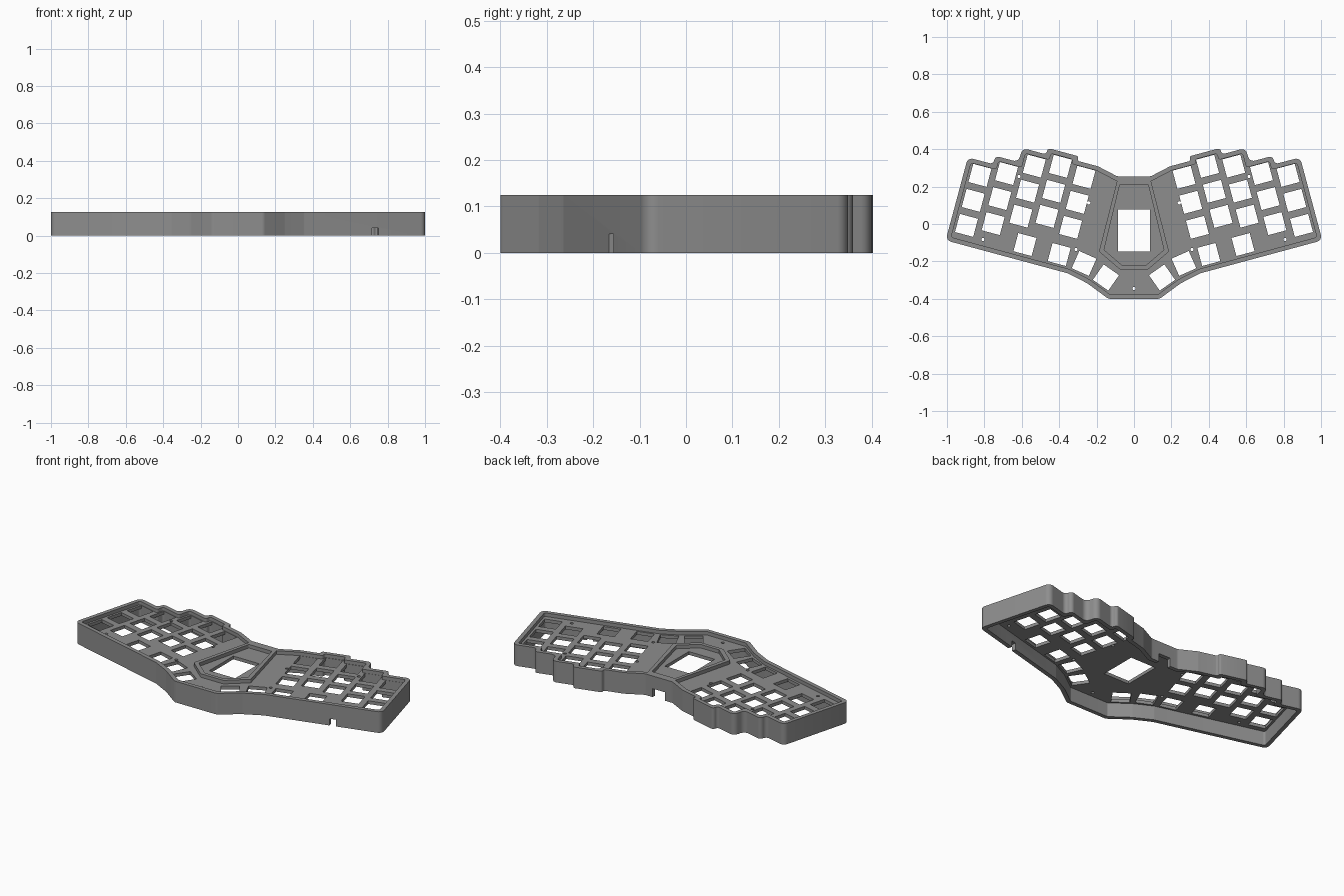
import bpy, bmesh, math
from mathutils import Vector

if "Cube" in bpy.data.objects:
    bpy.data.objects.remove(bpy.data.objects["Cube"])

TILT = math.radians(-15)          # each half is turned inwards by this angle
HEIGHT, WALL = 0.125, 0.024
PLATE_LOW, PLATE_TOP = 0.085, 0.104
PITCH, KEY = 0.1385, 0.1007

grey = bpy.data.materials.new("case grey")
grey.diffuse_color = (0.27, 0.27, 0.27, 1)
grey.use_nodes = True
grey.node_tree.nodes["Principled BSDF"].inputs["Base Color"].default_value = grey.diffuse_color


def turned(u, v, angle=TILT):
    c, s = math.cos(angle), math.sin(angle)
    return Vector((c * u - s * v, s * u + c * v))


def mirrored(pts):
    """Close a left-half path with its mirror image."""
    return pts + [Vector((-p.x, p.y)) for p in reversed(pts)]


def inset(pts, d):
    """Mitred inward offset of a clockwise polygon."""
    out = []
    for i, p in enumerate(pts):
        a = (p - pts[i - 1]).normalized()
        b = (pts[(i + 1) % len(pts)] - p).normalized()
        na, nb = Vector((a.y, -a.x)), Vector((b.y, -b.x))
        out.append(p + (na + nb) * d / (1 + na.dot(nb)))
    return out


def rounded(pts, r, steps=6):
    """Replace each corner by an arc, limited by the edge lengths."""
    out = []
    for i, p in enumerate(pts):
        a, b = pts[i - 1] - p, pts[(i + 1) % len(pts)] - p
        half = a.angle(b) / 2
        t = min(r / math.tan(half), 0.46 * a.length, 0.46 * b.length)
        rad = t * math.tan(half)
        centre = p + (a.normalized() + b.normalized()).normalized() * (rad / math.sin(half))
        s = p + a.normalized() * t - centre
        e = p + b.normalized() * t - centre
        sweep = math.atan2(s.x * e.y - s.y * e.x, s.dot(e))
        for k in range(steps + 1):
            out.append(centre + turned(s.x, s.y, sweep * k / steps))
    return out


def square(cx, cy, angle, w=KEY, h=KEY):
    return [Vector((cx, cy)) + turned(sx * w / 2, sy * h / 2, angle)
            for sx, sy in ((-1, -1), (-1, 1), (1, 1), (1, -1))]


def circle(cx, cy, r, n=16):
    return [Vector((cx + r * math.cos(k * math.tau / n), cy + r * math.sin(k * math.tau / n)))
            for k in range(n)]


def activate(ob):
    bpy.ops.object.select_all(action='DESELECT')
    ob.select_set(True)
    bpy.context.view_layer.objects.active = ob


def slab(name, loops, z0, z1):
    """Extrude a flat region; loops after the first are holes."""
    cu = bpy.data.curves.new(name, 'CURVE')
    cu.dimensions, cu.fill_mode, cu.extrude = '2D', 'BOTH', (z1 - z0) / 2
    for pts in loops:
        sp = cu.splines.new('POLY')
        sp.points.add(len(pts) - 1)
        for q, p in zip(sp.points, pts):
            q.co = (p.x, p.y, 0, 1)
        sp.use_cyclic_u = True
    ob = bpy.data.objects.new(name, cu)
    bpy.context.collection.objects.link(ob)
    activate(ob)
    bpy.ops.object.convert(target='MESH')
    ob = bpy.context.object
    ob.name = name
    bm = bmesh.new()
    bm.from_mesh(ob.data)
    bmesh.ops.remove_doubles(bm, verts=bm.verts, dist=1e-5)
    bmesh.ops.translate(bm, verts=bm.verts, vec=(0, 0, (z0 + z1) / 2))
    bmesh.ops.recalc_face_normals(bm, faces=bm.faces)
    bm.to_mesh(ob.data)
    bm.free()
    ob.data.materials.clear()
    ob.data.materials.append(grey)
    return ob


# Outline: stepped key columns at the back, straight front, blunt centre
steps_uv = [(-.95, -.345), (-.95, .114), (-.81, .114), (-.81, .16), (-.682, .16),
            (-.682, .238), (-.55, .238), (-.55, .273), (-.38, .273), (-.38, .248),
            (-.265, .248)]
half = [Vector(p) for p in ((-.137, -.4), (-.25, -.317), (-.353, -.264))]
half += [turned(u, v) for u, v in steps_uv] + [Vector((-.09, .255))]
outline = mirrored(half)

# Outer wall
wall = slab("outer_wall", [rounded(outline, .03), rounded(inset(outline, WALL), .012)], 0, HEIGHT)

# Key plate with switch, screw and display openings
holes = []
for u, v in ((-.863, .038), (-.728, .084), (-.595, .161), (-.46, .196), (-.323, .172)):
    for row in range(3):
        c = turned(u, v - row * PITCH)
        holes.append((c.x, c.y, TILT))
holes += [(-.583, -.11, TILT), (-.40, -.163, TILT),
          (-.267, -.211, math.radians(-24)), (-.15, -.286, math.radians(-35))]
screws = [(-.807, -.083), (-.615, .254), (-.242, .113), (-.31, -.136)]
loops = [rounded(inset(outline, WALL - .002), .012)]
for side in (1, -1):
    loops += [square(side * x, y, side * a) for x, y, a in holes]
    loops += [circle(side * x, y, .009) for x, y in screws]
loops += [circle(0, -.345, .009), square(0, -.035, 0, .17, .226)]
plate = slab("key_plate", loops, PLATE_LOW, PLATE_TOP)

# Raised frame around the centre compartment
frame_out = mirrored([Vector(p) for p in ((-.075, -.243), (-.187, -.147), (-.088, .24))])
frame_in = mirrored([Vector(p) for p in ((-.062, -.222), (-.16, -.138), (-.076, .21))])
frame = slab("centre_frame", [rounded(frame_out, .008), rounded(frame_in, .006)],
             PLATE_TOP - .004, HEIGHT)

# Cable notches: one in the front right wall, one at the back centre
notches = [slab("front_notch_cutter", [square(.735, -.166, -TILT, .036, .12)], -.02, .04),
           slab("back_notch_cutter", [square(0, .245, 0, .08, .07)], -.02, .05)]
for cutter in notches:
    mod = wall.modifiers.new("notch", 'BOOLEAN')
    mod.object, mod.operation, mod.solver = cutter, 'DIFFERENCE', 'EXACT'
    activate(wall)
    bpy.ops.object.modifier_apply(modifier=mod.name)
    bpy.data.objects.remove(cutter)

for ob in (wall, plate, frame):
    activate(ob)
    bpy.ops.object.shade_smooth_by_angle(angle=math.radians(35))
